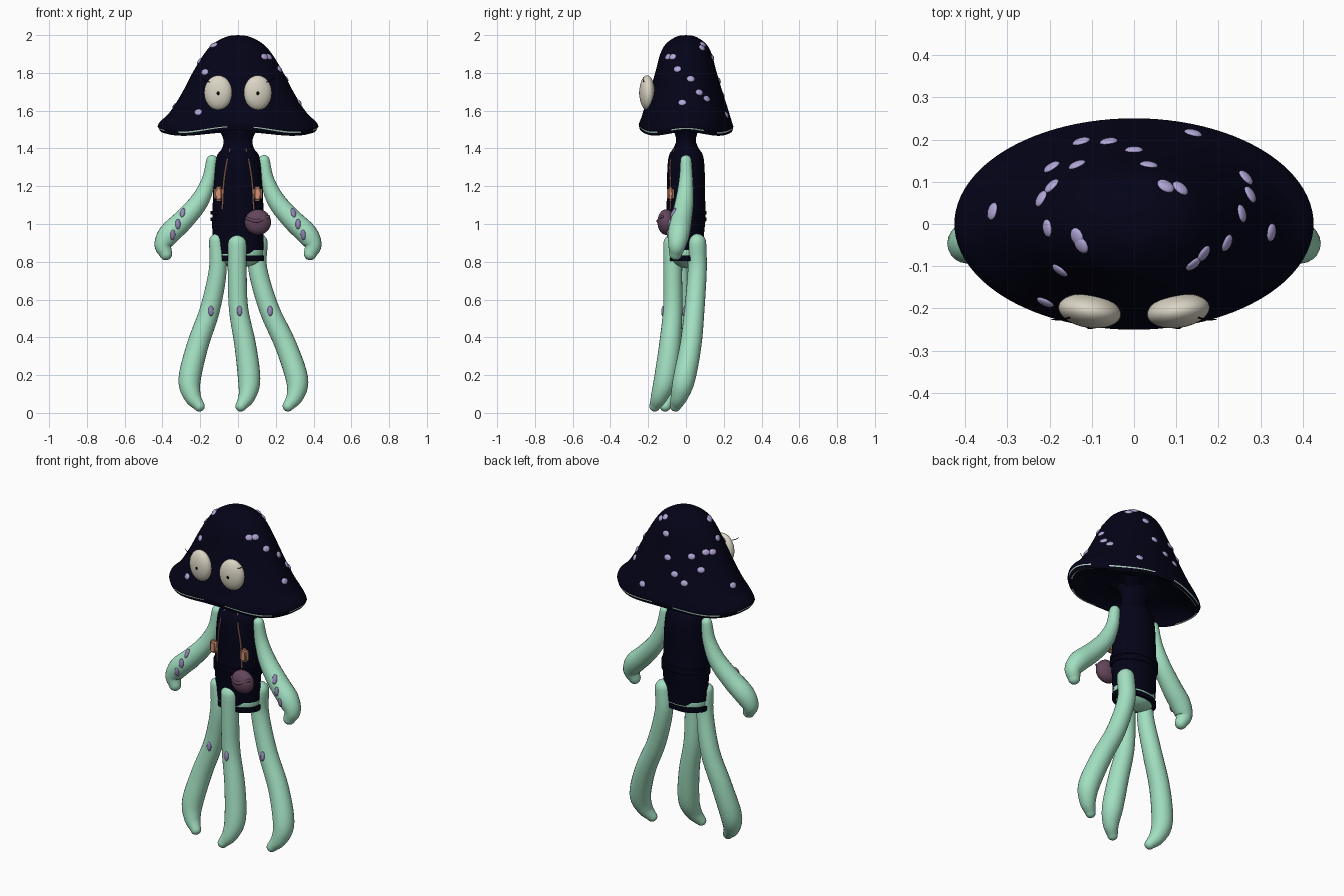
import bpy, bmesh
from math import sin, cos, pi, tau
from mathutils import Vector, Quaternion
from mathutils.bvhtree import BVHTree

cube = bpy.data.objects.get("Cube")
if cube:
    bpy.data.objects.remove(cube, do_unlink=True)


def material(name, *rgb):
    m = bpy.data.materials.new(name)
    m.use_nodes = True
    m.diffuse_color = (*rgb, 1)
    m.node_tree.nodes["Principled BSDF"].inputs["Base Color"].default_value = (*rgb, 1)
    return m


NAVY = material("navy", .001, .001, .009)
MINT = material("mint skin", .36, .74, .53)
CREAM = material("cream", .70, .66, .55)
LILAC = material("lilac spot", .44, .38, .68)
PURPLE = material("purple sucker", .30, .24, .47)
PLUM = material("plum", .125, .06, .105)
COPPER = material("copper", .66, .29, .18)
PALE = material("pale rim", .48, .68, .56)
BLACK = material("black", .001, .001, .001)


def finish(name, bm, *mats, angle=0.7):
    bmesh.ops.remove_doubles(bm, verts=bm.verts, dist=1e-5)
    bmesh.ops.recalc_face_normals(bm, faces=bm.faces)
    mesh = bpy.data.meshes.new(name)
    bm.to_mesh(mesh)
    bm.free()
    ob = bpy.data.objects.new(name, mesh)
    bpy.context.collection.objects.link(ob)
    for m in mats:
        mesh.materials.append(m)
    bpy.ops.object.select_all(action="DESELECT")
    ob.select_set(True)
    bpy.context.view_layer.objects.active = ob
    bpy.ops.object.shade_smooth_by_angle(angle=angle)
    return ob


def spline(points, steps=5):
    """Catmull-Rom samples through points of any dimension."""
    p = [Vector(q) for q in points]
    p = [2 * p[0] - p[1]] + p + [2 * p[-1] - p[-2]]
    out = []
    for a, b, c, d in zip(p, p[1:], p[2:], p[3:]):
        for i in range(steps):
            t = i / steps
            out.append(b + (c - a) * t / 2 + (2 * a - 5 * b + 4 * c - d) * t**2 / 2
                       + (3 * b - a - 3 * c + d) * t**3 / 2)
    return out + [p[-2]]


def skin(bm, rings):
    """Bridge vertex rings; returns faces with their ring number and turn."""
    faces = []
    for row, (lo, hi) in enumerate(zip(rings, rings[1:])):
        n = len(lo)
        for i in range(n):
            j = (i + 1) % n
            faces.append((row, i / n, bm.faces.new((lo[i], lo[j], hi[j], hi[i]))))
    return faces


def lathe(name, rows, mats, wave=lambda a, z: 0, rule=None, sides=64):
    """Elliptical rings from (z, half width, half depth)."""
    bm = bmesh.new()
    rings = [[bm.verts.new((rx * cos(a), ry * sin(a), z + wave(a, z)))
              for a in (tau * i / sides for i in range(sides))] for z, rx, ry in rows]
    for row, turn, face in skin(bm, rings):
        if rule:
            face.material_index = rule(row, turn)
    return finish(name, bm, *mats)


def tube(name, points, mat, sides=20):
    """Round limb through (x, y, z, radius) with domed ends."""
    path = spline(points)
    pos = [p.xyz for p in path]
    rad = [max(p.w, .001) for p in path]
    head, tail = (pos[0] - pos[1]).normalized(), (pos[-1] - pos[-2]).normalized()
    dome = [k * pi / 10 for k in range(1, 6)]
    start = [(pos[0] + head * rad[0] * sin(k), rad[0] * cos(k)) for k in reversed(dome)]
    end = [(pos[-1] + tail * rad[-1] * sin(k), rad[-1] * cos(k)) for k in dome]
    stations = start + list(zip(pos, rad)) + end
    bm, rings = bmesh.new(), []
    turn, last = Quaternion(), Vector((0, 0, 1))
    for i, (c, r) in enumerate(stations):
        after, before = stations[min(i + 1, len(stations) - 1)][0], stations[max(i - 1, 0)][0]
        tangent = (after - before).normalized()
        turn = last.rotation_difference(tangent) @ turn
        last = tangent
        rings.append([bm.verts.new(c + turn @ Vector((r * cos(a), r * sin(a), 0)))
                      for a in (tau * k / sides for k in range(sides))])
    skin(bm, rings)
    return finish(name, bm, mat)


def ball(name, centre, size, mat, turn=Quaternion(), detail=20):
    bm = bmesh.new()
    bmesh.ops.create_uvsphere(bm, u_segments=detail, v_segments=detail // 2 + 2, radius=1)
    for v in bm.verts:
        v.co = turn @ (v.co * Vector(size)) + Vector(centre)
    return finish(name, bm, mat, angle=3)


def surface(ob):
    return BVHTree.FromPolygons([v.co for v in ob.data.vertices],
                                [p.vertices for p in ob.data.polygons])


def front_hit(tree, x, z):
    return tree.ray_cast(Vector((x, -2, z)), Vector((0, 1, 0)))[:2]


def sucker(name, tree, x, z):
    spot, normal = front_hit(tree, x, z)
    if spot:
        ball(name, spot, (.014, .028, .009), PURPLE, normal.to_track_quat("Z", "Y"), 12)


# Mushroom cap: dome, pale line around the rim, dark lip, hollow underside
dome = spline([(2, 0, 0), (1.992, .06, .05), (1.955, .13, .105), (1.9, .18, .136),
               (1.8, .241, .163), (1.7, .293, .193), (1.6, .355, .225), (1.54, .41, .242),
               (1.51, .425, .25), (1.498, .421, .249)])
under = [(1.491, .419, .248), (1.477, .408, .243), (1.479, .398, .236), (1.489, .39, .23),
         (1.535, .29, .17), (1.54, .16, .11), (1.5, .09, .06)]
bands = (len(dome) - 1, len(dome) + 1)


def rim_wave(a, z):
    lift = .012 * cos(4 * a) + .012 * max(0, -sin(a)) ** 6
    return lift * max(0, 1 - abs(z - 1.49) / .08)


cap = lathe("cap", dome + [Vector(r) for r in under], (NAVY, PALE), rim_wave,
            lambda row, turn: int(row in bands and .15 < (turn * 6 + .5) % 1 < .85), sides=96)
cap_tree = surface(cap)

# Cap spots
spots = [(-.335, .03), (-.195, .135), (-.125, .195), (-.06, .195), (0, .175), (.14, .215),
         (-.135, .14), (-.195, .09), (-.22, .06), (-.205, -.01), (-.135, -.03), (-.125, -.05),
         (-.175, -.11), (-.21, -.185), (.035, .14), (.075, .09), (.11, .085), (.265, .11),
         (.275, .07), (.255, .025), (.325, -.02), (.22, -.045), (.165, -.07), (.14, -.095)]
for x, y in spots:
    spot, normal, *_ = cap_tree.ray_cast(Vector((x, y, 3)), Vector((0, 0, -1)))
    if spot:
        ball("cap_spot", spot, (.022, .018, .008), LILAC, normal.to_track_quat("Z", "Y"), 12)

# Tunic with neck, hem cut up at the sides, belts, hips and hem band
torso = lathe("tunic", spline([(1.54, .12, .08), (1.48, .09, .06), (1.44, .076, .052), (1.4, .085, .068),
                               (1.36, .112, .091), (1.28, .126, .099), (1.15, .132, .101),
                               (1.04, .136, .104), (.95, .136, .096), (.84, .133, .09)]), [NAVY],
              lambda a, z: .045 * max(0, cos(2 * a + .7)) if z < .845 else 0)
torso_tree = surface(torso)
for z in (1.025, 1.06):
    lathe("belt", [(z - .01, .13, .095), (z - .01, .145, .108), (z + .01, .145, .108),
                   (z + .01, .13, .095)], [NAVY])
lathe("hips", spline([(.92, .11, .075), (.86, .13, .087), (.81, .118, .08), (.78, .07, .05),
                      (.765, 0, 0)]), [MINT])
lathe("hem_band", [(.803, .11, .075), (.803, .138, .09), (.832, .138, .09), (.832, .11, .075)], [NAVY])

# Arms, eyes, straps and pouches on both sides
for side, s in (("left", 1), ("right", -1)):
    arm = tube(side + "_arm", [(s * x, y, z, r) for x, y, z, r in (
        (.138, 0, 1.335, .03), (.156, 0, 1.23, .037), (.205, -.008, 1.12, .049),
        (.29, -.025, 1.02, .056), (.362, -.038, .95, .058), (.396, -.047, .89, .047),
        (.382, -.055, .842, .034))], MINT)
    tree = surface(arm)
    for x, z in ((.293, 1.06), (.318, 1.0), (.345, .942)):
        sucker(side + "_arm_sucker", tree, s * x, z)

    eye = ball(side + "_eye", (s * .105, -.206, 1.695), (.075, .04, .092), CREAM,
               Quaternion((0, 0, 1), s * .15), 32)
    spot, normal = front_hit(surface(eye), s * .105, 1.692)
    ball(side + "_pupil", spot, (.008, .009, .003), BLACK, normal.to_track_quat("Z", "Y"), 12)
    tube(side + "_eyelash", [(s * .153, -.222, 1.752, .002), (s * .175, -.227, 1.762, .002),
                             (s * .195, -.226, 1.778, .001)], BLACK, sides=6)

    strap = []
    for x, z in ((.042, 1.395), (.06, 1.32), (.075, 1.22), (.083, 1.08)):
        spot, normal = front_hit(torso_tree, s * x, z)
        strap.append((*spot, .004))
    tube(side + "_strap", strap, COPPER, sides=8)

    bm = bmesh.new()
    bmesh.ops.create_cube(bm, size=1)
    for v in bm.verts:
        v.co = v.co * Vector((.048, .036, .076)) + Vector((s * .103, -.082, 1.16))
    bmesh.ops.bevel(bm, geom=bm.edges[:], offset=.012, segments=3, affect="EDGES")
    finish(side + "_pouch", bm, COPPER)

# Round bag with a folded flap
ball("bag", (.105, -.105, 1.01), (.07, .046, .068), PLUM, detail=28)
tube("bag_flap", [(.045, -.125, 1.03, .008), (.1, -.147, 1.015, .01), (.162, -.125, 1.04, .008)], PLUM, sides=10)

# Three tentacle legs, each with a knee sucker
legs = {
    "right_leg": [(-.115, -.035, .91, .038), (-.107, -.03, .76, .047), (-.148, -.02, .55, .053),
                  (-.213, -.035, .36, .057), (-.256, -.065, .18, .059), (-.242, -.09, .09, .046),
                  (-.205, -.11, .036, .029)],
    "middle_leg": [(-.004, -.068, .895, .052), (-.004, -.07, .74, .05), (.003, -.07, .55, .051),
                   (.038, -.085, .36, .057), (.059, -.11, .18, .059), (.048, -.14, .09, .046),
                   (.015, -.165, .036, .029)],
    "left_leg": [(.108, .058, .9, .049), (.105, .06, .76, .05), (.165, .045, .55, .053),
                 (.252, .025, .36, .057), (.312, -.01, .18, .059), (.302, -.035, .09, .046),
                 (.265, -.055, .036, .029)],
}
for name, path in legs.items():
    leg = tube(name, path, MINT, sides=24)
    sucker(name + "_sucker", surface(leg), path[2][0] + .005, .54)
